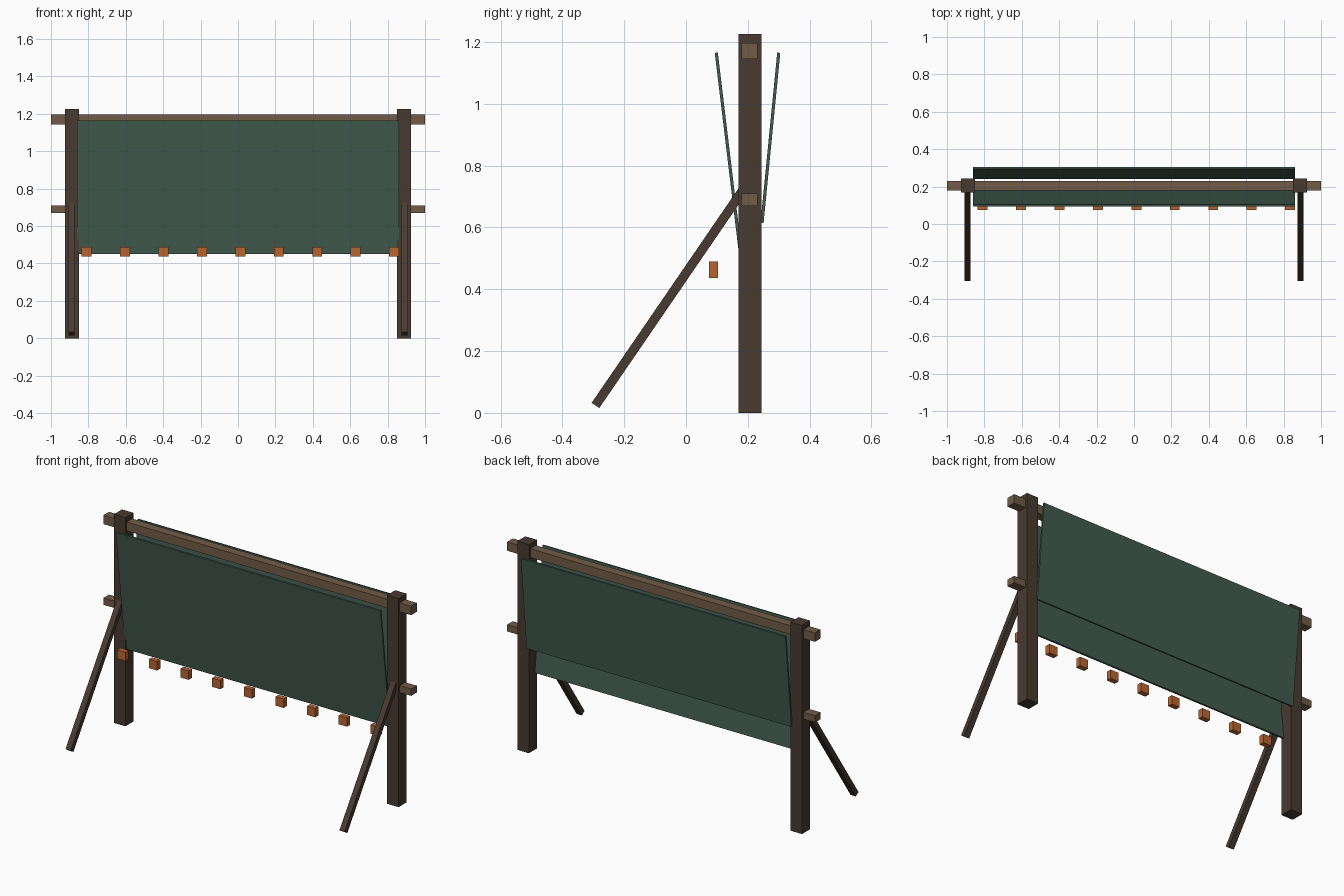
import bpy
from math import atan2
from mathutils import Vector

if "Cube" in bpy.data.objects:
    bpy.data.objects.remove(bpy.data.objects["Cube"])


def material(name, color):
    m = bpy.data.materials.new(name)
    m.diffuse_color = (*color, 1)
    m.use_nodes = True
    m.node_tree.nodes["Principled BSDF"].inputs["Base Color"].default_value = m.diffuse_color
    return m


DARK = material("dark_wood", (0.065, 0.043, 0.031))
WOOD = material("rail_wood", (0.165, 0.108, 0.063))
GREEN = material("green_cloth", (0.053, 0.105, 0.076))
ORANGE = material("orange_clip", (0.48, 0.13, 0.03))


def box(name, center, size, mat, tilt=0):
    bpy.ops.mesh.primitive_cube_add(size=1, location=center, rotation=(tilt, 0, 0))
    ob = bpy.context.object
    ob.name = name
    ob.scale = size
    bpy.ops.object.transform_apply(location=False, rotation=False, scale=True)
    ob.data.materials.append(mat)
    return ob


def slab(name, x, width, thick, low, high, mat):
    # Board whose long axis runs between two (y, z) points
    a, b = Vector(low), Vector(high)
    d, mid = b - a, (a + b) / 2
    return box(name, (x, mid.x, mid.y), (width, thick, d.length), mat, atan2(-d.x, d.y))


# Posts and slanted braces
for side, s in (("left", -1), ("right", 1)):
    box(f"{side}_post", (s * 0.8875, 0.207, 0.6125), (0.075, 0.075, 1.225), DARK)
    slab(f"{side}_brace", s * 0.89, 0.034, 0.03, (-0.293, 0.024), (0.185, 0.722), DARK)

# Cross rails
box("top_rail", (0, 0.205, 1.17), (2, 0.052, 0.052), WOOD)
box("lower_rail", (0, 0.205, 0.69), (2, 0.052, 0.04), WOOD)

# Hanging panels
slab("front_panel", 0, 1.72, 0.01, (0.184, 0.45), (0.098, 1.165), GREEN)
slab("back_panel", 0, 1.72, 0.01, (0.246, 0.615), (0.30, 1.165), GREEN)

# Row of small clips under the front panel
for i in range(9):
    box(f"clip_{i + 1}", (-0.81 + i * 0.2056, 0.089, 0.463), (0.053, 0.03, 0.052), ORANGE)
